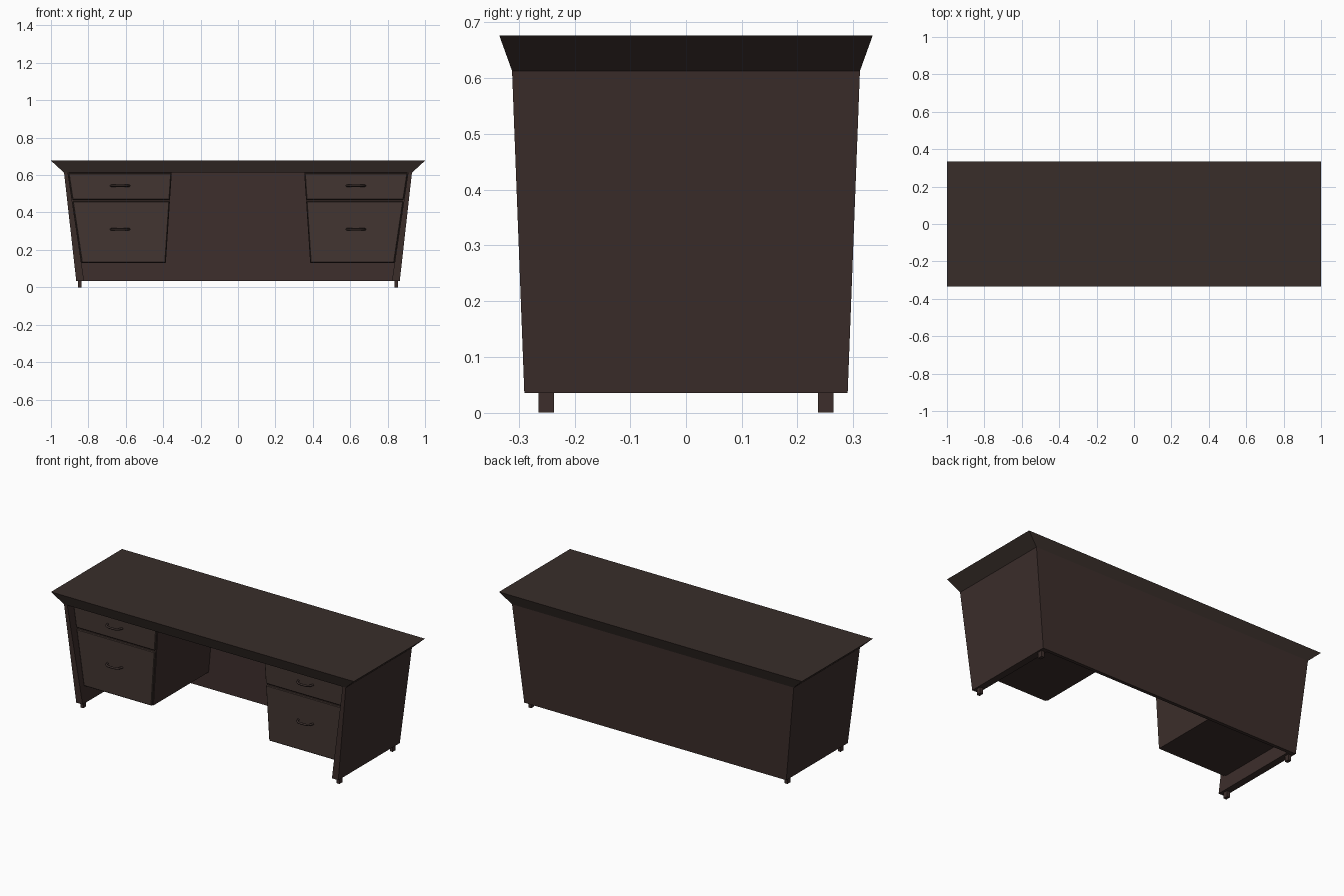
import bpy
import bmesh

if "Cube" in bpy.data.objects:
    bpy.data.objects.remove(bpy.data.objects["Cube"])

Z0, Z1 = 0.035, 0.613      # underside and top of the carcass


def material(name, rgb):
    m = bpy.data.materials.new(name)
    m.diffuse_color = (*rgb, 1)
    m.use_nodes = True
    m.node_tree.nodes["Principled BSDF"].inputs["Base Color"].default_value = m.diffuse_color
    return m


wood = material("dark_wood", (0.045, 0.027, 0.024))
top_wood = material("top_wood", (0.040, 0.027, 0.023))
front_wood = material("drawer_wood", (0.055, 0.036, 0.031))
metal = material("handle_dark", (0.040, 0.026, 0.023))


def block(name, low, high, mat, bevel=0):
    """Tapered box: low / high are (x0, x1, y0, y1, z) rectangles."""
    bm = bmesh.new()
    rings = []
    for x0, x1, y0, y1, z in (low, high):
        rings.append([bm.verts.new(p) for p in
                      ((x0, y0, z), (x1, y0, z), (x1, y1, z), (x0, y1, z))])
    a, b = rings
    bm.faces.new(a)
    bm.faces.new(b)
    for i in range(4):
        j = (i + 1) % 4
        bm.faces.new((a[i], a[j], b[j], b[i]))
    bmesh.ops.recalc_face_normals(bm, faces=bm.faces)
    me = bpy.data.meshes.new(name)
    bm.to_mesh(me)
    bm.free()
    ob = bpy.data.objects.new(name, me)
    bpy.context.collection.objects.link(ob)
    me.materials.append(mat)
    if bevel:
        mod = ob.modifiers.new("bevel", 'BEVEL')
        mod.width = bevel
        mod.segments = 1
    return ob


def taper(z, low, high):
    """Value at height z between the carcass bottom and top."""
    return low + (high - low) * (z - Z0) / (Z1 - Z0)


def span(s, a, b):
    """Mirror an x range to side s, in ascending order."""
    return tuple(sorted((s * a, s * b)))


def inner_x(z):             # inner face of the side panel
    return taper(z, 0.823, 0.909)


def knee_x(z):              # knee-hole face of the pedestal
    return taper(z, 0.392, 0.354)


def handle(name, x, y, z):
    """Bow handle swept along a short arch."""
    cu = bpy.data.curves.new(name, 'CURVE')
    cu.dimensions = '3D'
    cu.bevel_depth = 0.006
    cu.bevel_resolution = 2
    cu.resolution_u = 6
    cu.use_fill_caps = True
    sp = cu.splines.new('BEZIER')
    pts = [(-0.049, 0.002), (-0.036, -0.024), (0, -0.032), (0.036, -0.024), (0.049, 0.002)]
    sp.bezier_points.add(len(pts) - 1)
    for bp, (dx, dy) in zip(sp.bezier_points, pts):
        bp.co = (x + dx, y + dy, z)
        bp.handle_left_type = bp.handle_right_type = 'AUTO'
    cu.materials.append(metal)
    bpy.context.collection.objects.link(bpy.data.objects.new(name, cu))


# flared desk top
block("desk_top", (-0.93, 0.93, -0.312, 0.312, Z1), (-1, 1, -0.335, 0.335, 0.677), top_wood)

# leaning back panel
block("back_panel", (-0.865, 0.865, 0.27, 0.29, Z0), (-0.93, 0.93, 0.292, 0.312, Z1), wood)

FACE, FRONT = -0.247, -0.262   # pedestal face and drawer front planes
for s, side in ((-1, "left"), (1, "right")):
    # leaning side panel
    block(side + "_side_panel",
          (*span(s, 0.823, 0.865), -0.29, 0.27, Z0),
          (*span(s, 0.909, 0.93), -0.312, 0.292, Z1), wood)

    # drawer pedestal
    zb = 0.13
    block(side + "_pedestal",
          (*span(s, knee_x(zb), inner_x(zb)), FACE, taper(zb, 0.27, 0.292), zb),
          (*span(s, knee_x(Z1), inner_x(Z1)), FACE, 0.292, Z1), wood)

    # two drawer fronts with handles
    for label, za, zc, zh in (("lower", 0.132, 0.459, 0.31), ("upper", 0.467, 0.611, 0.543)):
        g = 0.002
        block(f"{side}_{label}_drawer",
              (*span(s, knee_x(za) + g, inner_x(za) - g), FRONT, FACE + 0.002, za),
              (*span(s, knee_x(zc) + g, inner_x(zc) - g), FRONT, FACE + 0.002, zc),
              front_wood, 0.004)
        handle(f"{side}_{label}_handle", s * 0.63, FRONT, zh)

    # small square feet
    for y, end in ((-0.251, "front"), (0.251, "back")):
        foot = (*span(s, 0.836, 0.855), y - 0.014, y + 0.014)
        block(f"{side}_{end}_foot", (*foot, 0), (*foot, Z0 + 0.003), wood)
